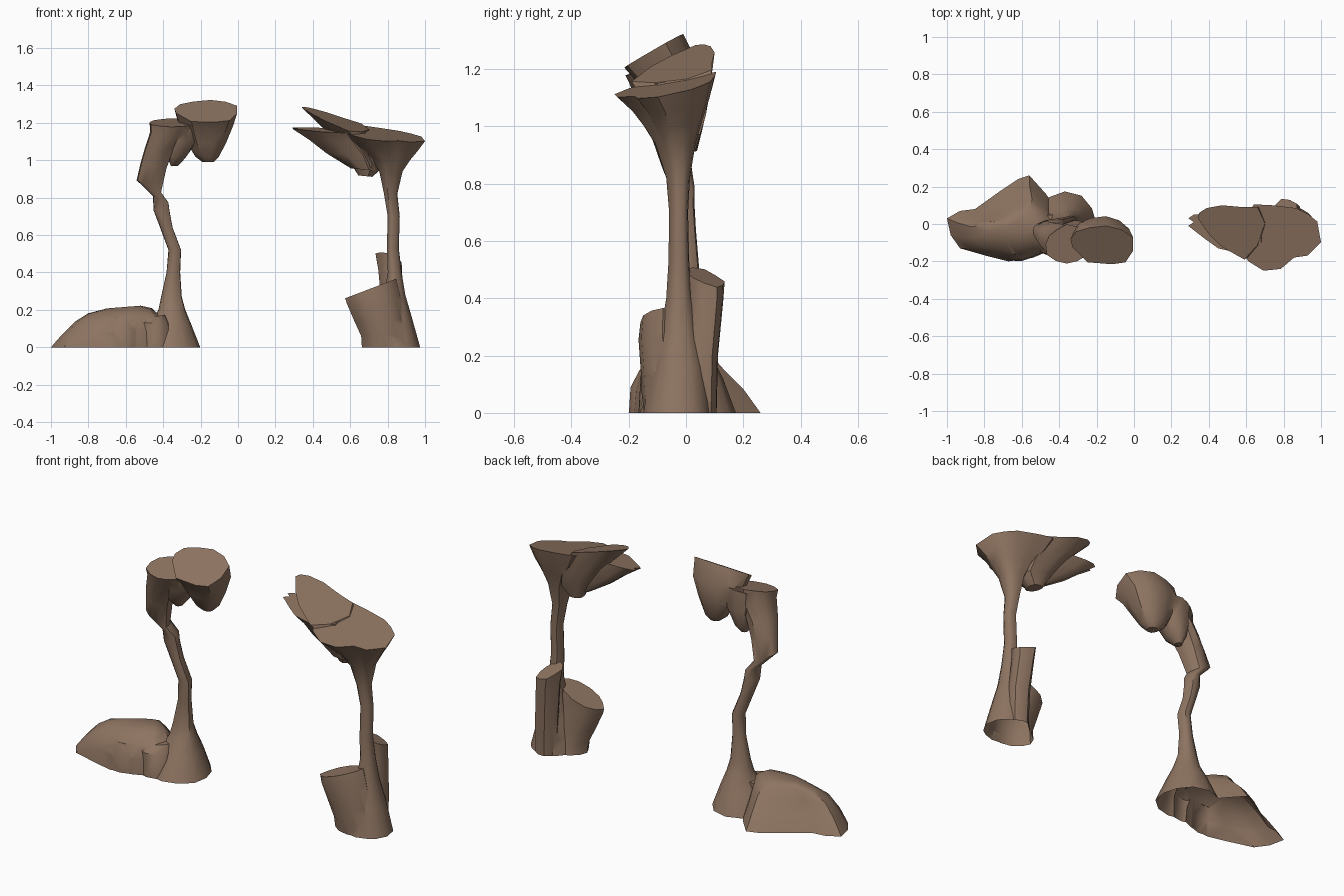
import bpy, bmesh, math, random

stone = bpy.data.materials.new("brown stone")
stone.diffuse_color = (0.27, 0.175, 0.12, 1)


def wobble(seed, n=13, amount=0.14):
    """Irregular closed outline around the unit circle."""
    rnd = random.Random(seed)
    return [(r * math.cos(a), r * math.sin(a)) for a, r in
            ((2 * math.pi * i / n, 1 - rnd.random() * amount) for i in range(n))]


def fit(points):
    """Scale a drawn outline to the -1..1 box."""
    xs, ys = zip(*points)
    cx, cy = (min(xs) + max(xs)) / 2, (min(ys) + max(ys)) / 2
    hx, hy = (max(xs) - min(xs)) / 2, (max(ys) - min(ys)) / 2
    return [((x - cx) / hx, (y - cy) / hy) for x, y in points]


def loft(name, outline, rings, detail_top=True, keep=0.35):
    """Rings are (x0, x1, y0, y1, z, slope_x, slope_y), lowest first."""
    bm = bmesh.new()
    loops = []
    for k, ring in enumerate(rings):
        x0, x1, y0, y1, z, sx, sy = (tuple(ring) + (0, 0))[:7]
        t = k / (len(rings) - 1)
        w = keep + (1 - keep) * (t if detail_top else 1 - t)
        hx, hy = (x1 - x0) / 2, (y1 - y0) / 2
        loop = []
        for u, v in outline:
            d = math.hypot(u, v)
            dx = hx * (w * u + (1 - w) * u / d)
            dy = hy * (w * v + (1 - w) * v / d)
            loop.append(bm.verts.new(((x0 + x1) / 2 + dx, (y0 + y1) / 2 + dy,
                                      max(0, z + sx * dx + sy * dy))))
        loops.append(loop)
    n = len(outline)
    for a, b in zip(loops, loops[1:]):
        for i in range(n):
            j = (i + 1) % n
            bm.faces.new((a[i], a[j], b[j], b[i]))
    bm.faces.new(loops[-1])
    bm.faces.new(loops[0][::-1])
    bmesh.ops.recalc_face_normals(bm, faces=bm.faces)
    me = bpy.data.meshes.new(name)
    bm.to_mesh(me)
    bm.free()
    me.materials.append(stone)
    ob = bpy.data.objects.new(name, me)
    bpy.context.collection.objects.link(ob)
    return ob


def fuse(name, parts):
    """Union the parts to one rock skin, left open where it meets the ground."""
    body = parts[0]
    for p in parts[1:]:
        mod = body.modifiers.new("join", 'BOOLEAN')
        mod.operation, mod.solver, mod.object = 'UNION', 'EXACT', p
        mod.use_self = True
    bpy.context.view_layer.update()
    dg = bpy.context.evaluated_depsgraph_get()
    me = bpy.data.meshes.new_from_object(body.evaluated_get(dg))
    for p in parts:
        bpy.data.objects.remove(p)
    bm = bmesh.new()
    bm.from_mesh(me)
    ground = [f for f in bm.faces if max(v.co.z for v in f.verts) < 0.002]
    bmesh.ops.delete(bm, geom=ground, context='FACES')
    bm.to_mesh(me)
    bm.free()
    ob = bpy.data.objects.new(name, me)
    bpy.context.collection.objects.link(ob)
    bpy.ops.object.select_all(action='DESELECT')
    ob.select_set(True)
    bpy.context.view_layer.objects.active = ob
    bpy.ops.object.shade_smooth_by_angle(angle=math.radians(40))


# Left formation: low rock mound with lumps at the front
mound = fit([(-1, .03), (-.98, -.06), (-.93, -.13), (-.79, -.17), (-.67, -.2), (-.54, -.18),
             (-.42, -.13), (-.38, .02), (-.47, .16), (-.56, .26), (-.62, .24), (-.71, .18),
             (-.85, .08), (-.93, .07)])
left = [loft("mound", mound, [
    (-1.0, -.38, -.20, .26, 0),
    (-.94, -.40, -.19, .20, .08, .04),
    (-.87, -.41, -.16, .13, .15, .05),
    (-.80, -.46, -.10, .09, .195, .08),
    (-.70, -.52, -.05, .05, .215, .08)], detail_top=False, keep=.8)]
left.append(loft("front_lump", wobble(4), [
    (-.74, -.50, -.203, .02, 0),
    (-.74, -.50, -.20, .03, .09),
    (-.70, -.53, -.17, .03, .15)]))
left.append(loft("small_lump", wobble(9, 11), [
    (-.56, -.34, -.17, .06, 0),
    (-.56, -.36, -.165, .06, .13),
    (-.53, -.38, -.12, .06, .165, .1)]))

# Left formation: flared foot and bent stem, up to the first cap
left.append(loft("column", wobble(2, 12, .2), [
    (-.55, -.19, -.17, .175, 0),
    (-.48, -.24, -.11, .13, .12),
    (-.43, -.275, -.06, .09, .20),
    (-.415, -.295, -.03, .065, .27),
    (-.385, -.305, -.02, .05, .40),
    (-.375, -.30, -.03, .045, .52),
    (-.42, -.345, -.04, .035, .64),
    (-.455, -.36, -.05, .03, .73),
    (-.46, -.365, -.06, .03, .79, -.4),
    (-.55, -.40, -.09, .02, .86, -.5),
    (-.53, -.37, -.13, .01, .97, -.2),
    (-.51, -.33, -.17, .005, 1.06),
    (-.485, -.25, -.21, .0, 1.15),
    (-.49, -.23, -.225, .0, 1.20, -.02, .22)]))

# Left formation: tilted cap with hanging lobes
cap = fit([(-.33, -.12), (-.25, -.2), (-.12, -.21), (-.05, -.2), (-.01, -.14), (-.01, -.07),
           (-.07, -.03), (-.15, -.01), (-.24, -.02), (-.31, -.04), (-.34, -.08)])
left.append(loft("cap", cap, [
    (-.19, -.13, -.07, -.01, .99),
    (-.23, -.10, -.10, .015, 1.02),
    (-.28, -.06, -.14, .03, 1.10, 0, .1),
    (-.32, -.025, -.18, .042, 1.19, .02, .25),
    (-.34, -.005, -.215, -.01, 1.262, .03, .58)]))
left.append(loft("hanging_lobe", wobble(6, 11), [
    (-.36, -.32, -.07, -.02, .97),
    (-.38, -.28, -.12, .01, 1.01),
    (-.41, -.21, -.16, .025, 1.10),
    (-.42, -.18, -.18, .025, 1.19, .1, .3)]))
fuse("left_rock_formation", left)

# Right formation: base blocks
right = [loft("front_block", wobble(12, 12, .2), [
    (.66, .92, -.15, .04, 0),
    (.655, .91, -.16, .03, .06),
    (.62, .90, -.165, .02, .14, .05),
    (.575, .88, -.175, .01, .255, .15),
    (.565, .86, -.17, .01, .315, .38)])]
right.append(loft("back_pillar", wobble(15, 10), [
    (.78, .90, .0, .11, 0),
    (.77, .90, .0, .115, .20),
    (.75, .885, .0, .135, .40, -.2, -.1),
    (.735, .885, -.01, .14, .475, -.35, -.35)]))

# Right formation: slim stem flaring into the main cap
dish = fit([(.58, -.13), (.62, -.2), (.70, -.25), (.79, -.24), (.86, -.18), (.93, -.17),
            (1.0, -.1), (.98, .01), (.93, .05), (.87, .08), (.75, .095), (.65, .10), (.58, .0)])
right.append(loft("column", dish, [
    (.72, .975, -.15, .09, 0),
    (.75, .93, -.12, .07, .16),
    (.78, .895, -.09, .04, .28),
    (.80, .875, -.07, .02, .40),
    (.795, .86, -.062, .012, .53),
    (.80, .865, -.06, .008, .70),
    (.78, .852, -.07, .015, .82),
    (.755, .88, -.11, .035, .94),
    (.71, .92, -.15, .06, 1.01, -.08, .1),
    (.63, .96, -.19, .085, 1.07, -.11, .16),
    (.57, 1.0, -.25, .105, 1.135, -.13, .20)], keep=.15))

# Right formation: upper shelf and lower prong leaning inward
shelf = fit([(.34, .03), (.40, -.06), (.47, -.13), (.59, -.2), (.66, -.12), (.70, .0),
             (.66, .09), (.58, .09), (.47, .1), (.39, .085), (.35, .06)])
right.append(loft("upper_shelf", shelf, [
    (.64, .72, -.05, .04, .915, -.1),
    (.58, .78, -.09, .06, .99, -.25),
    (.49, .77, -.13, .08, 1.08, -.4),
    (.34, .70, -.19, .10, 1.21, -.31, .22)]))
prong = fit([(.29, -.01), (.38, -.08), (.45, -.13), (.58, -.16), (.68, -.1), (.68, .04),
             (.50, .05), (.38, .055), (.32, .05), (.29, .03), (.32, .01)])
right.append(loft("lower_prong", prong, [
    (.60, .74, -.08, .03, .95, -.1),
    (.47, .74, -.11, .04, 1.03, -.05),
    (.38, .70, -.13, .05, 1.10, -.05),
    (.29, .68, -.16, .055, 1.16, -.02, .12)]))
fuse("right_rock_formation", right)
